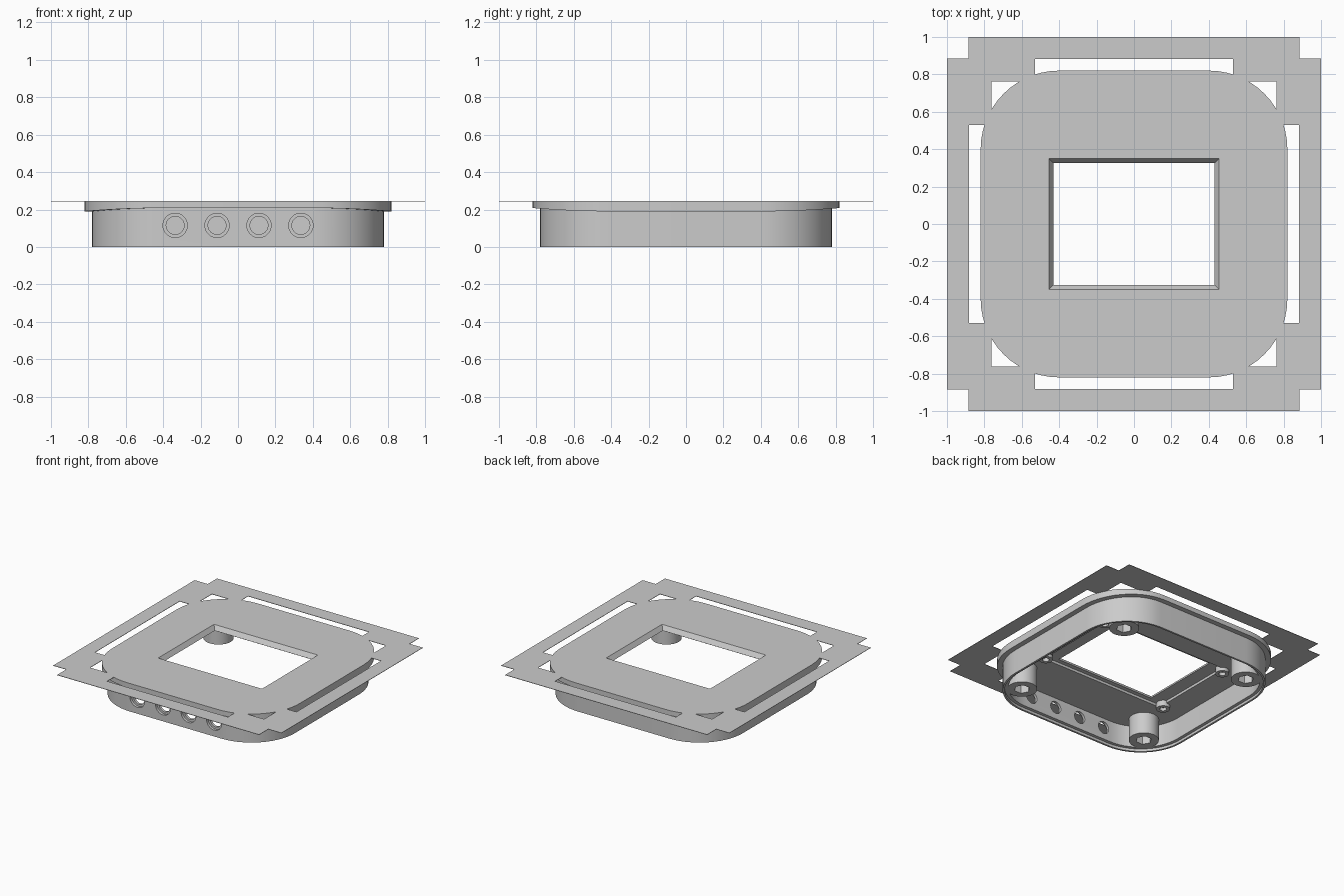
import bpy, bmesh, math
from mathutils import Matrix, Vector

if "Cube" in bpy.data.objects:
    bpy.data.objects.remove(bpy.data.objects["Cube"], do_unlink=True)

grey = bpy.data.materials.new("plain grey")
grey.use_nodes = True
COLOUR = (0.6, 0.6, 0.6, 1)
grey.diffuse_color = COLOUR
grey.node_tree.nodes["Principled BSDF"].inputs["Base Color"].default_value = COLOUR

TOP = 0.245        # upper face of plate and brim
UNDER = 0.19       # underside of the plate
CORNER = 0.40      # centre of the corner arcs
FLOOR = 0.02       # ledge for the bottom cover


def loft(name, loops):
    """Solid skinned through matching loops, capped at both ends."""
    bm = bmesh.new()
    rings = [[bm.verts.new(p) for p in loop] for loop in loops]
    n = len(rings[0])
    for a, b in zip(rings, rings[1:]):
        for i in range(n):
            j = (i + 1) % n
            bm.faces.new((a[i], a[j], b[j], b[i]))
    bm.faces.new(rings[0])
    bm.faces.new(rings[-1])
    bmesh.ops.recalc_face_normals(bm, faces=bm.faces)
    mesh = bpy.data.meshes.new(name)
    bm.to_mesh(mesh)
    bm.free()
    mesh.materials.append(grey)
    obj = bpy.data.objects.new(name, mesh)
    bpy.context.collection.objects.link(obj)
    return obj


def rounded(half, z, rise=0.0, steps=14):
    """Rounded square loop; rise lifts the front and back sides."""
    r = half - CORNER
    pts = []
    for q, (sx, sy) in enumerate(((1, 1), (-1, 1), (-1, -1), (1, -1))):
        for k in range(steps + 1):
            a = math.pi / 2 * (q + k / steps)
            pts.append(Vector((sx * CORNER + r * math.cos(a),
                               sy * CORNER + r * math.sin(a),
                               z + rise * math.sin(a) ** 2)))
    return pts


def rect(x0, x1, y0, y1, z):
    return [Vector(p) for p in ((x0, y0, z), (x1, y0, z), (x1, y1, z), (x0, y1, z))]


def box(name, x0, x1, y0, y1, z0, z1):
    return loft(name, [rect(x0, x1, y0, y1, z) for z in (z0, z1)])


def cylinder(name, x, y, r, z0, z1, sides=32):
    ring = [(x + r * math.cos(math.tau * i / sides),
             y + r * math.sin(math.tau * i / sides)) for i in range(sides)]
    return loft(name, [[Vector((*p, z)) for p in ring] for z in (z0, z1)])


def cut(obj, *cutters):
    """Subtract each cutter, then remove it."""
    for c in cutters:
        c.hide_render = True
        mod = obj.modifiers.new("cut", 'BOOLEAN')
        mod.operation = 'DIFFERENCE'
        mod.solver = 'EXACT'
        mod.object = c
        bpy.context.view_layer.objects.active = obj
        bpy.ops.object.modifier_apply(modifier=mod.name)
        bpy.data.objects.remove(c, do_unlink=True)


def smooth(obj):
    bpy.ops.object.select_all(action='DESELECT')
    obj.select_set(True)
    bpy.context.view_layer.objects.active = obj
    bpy.ops.object.shade_smooth_by_angle(angle=math.radians(30))


# Housing: top plate, lip, outer wall, bottom rim with ledge, inner wall
housing = loft("housing", [
    rounded(0.82, TOP), rounded(0.82, UNDER, 0.018), rounded(0.78, UNDER, 0.018),
    rounded(0.78, 0), rounded(0.765, 0), rounded(0.765, FLOOR),
    rounded(0.74, FLOOR), rounded(0.74, UNDER)])

# Shallow display pocket below, and bevelled window through the plate
cut(housing,
    box("pocket_cutter", -0.54, 0.54, -0.36, 0.36, 0.17, 0.21),
    loft("window_cutter", [rect(-0.462, 0.462, -0.357, 0.357, 0.255),
                           rect(-0.425, 0.425, -0.319, 0.319, 0.2)]))

# Four counterbored holes in the front wall
for x in (-0.336, -0.112, 0.112, 0.336):
    for r, y0, y1 in ((0.065, 0.76, 0.9), (0.048, 0.6, 0.85)):
        hole = cylinder("hole_cutter", 0, 0, r, y0, y1)
        hole.data.transform(Matrix.Translation((x, 0, 0.115))
                            @ Matrix.Rotation(math.pi / 2, 4, 'X'))
        cut(housing, hole)
smooth(housing)

# Corner bosses with hexagonal sockets, and small display posts
for sx, side in ((1, "left"), (-1, "right")):
    for sy, end in ((-1, "front"), (1, "back")):
        boss = cylinder(f"{end}_{side}_boss", sx * 0.57, sy * 0.57, 0.108, FLOOR, 0.2)
        cut(boss, cylinder("socket_cutter", sx * 0.57, sy * 0.57, 0.058, -0.1, 0.12, 6))
        smooth(boss)
        post = cylinder(f"{end}_{side}_post", sx * 0.55, sy * 0.33, 0.05, 0.165, 0.22, 24)
        cut(post, cylinder("post_cutter", sx * 0.55, sy * 0.33, 0.025, 0.1, 0.2, 16))
        smooth(post)

# Thin brim with notched corners, side slots and corner openings
brim = box("brim", -1, 1, -1, 1, TOP - 0.003, TOP)
cut(brim, loft("core_cutter", [rounded(0.81, 0.2), rounded(0.81, 0.3)]))
for s in (1, -1):
    a, b = sorted((s * 0.79, s * 0.883))
    cut(brim, box("slot_cutter", -0.53, 0.53, a, b, 0.2, 0.3),
        box("slot_cutter", a, b, -0.53, 0.53, 0.2, 0.3))
    for t in (1, -1):
        for lo, hi in ((0.6, 0.763), (0.885, 1.1)):
            cut(brim, box("corner_cutter", *sorted((s * lo, s * hi)),
                          *sorted((t * lo, t * hi)), 0.2, 0.3))
